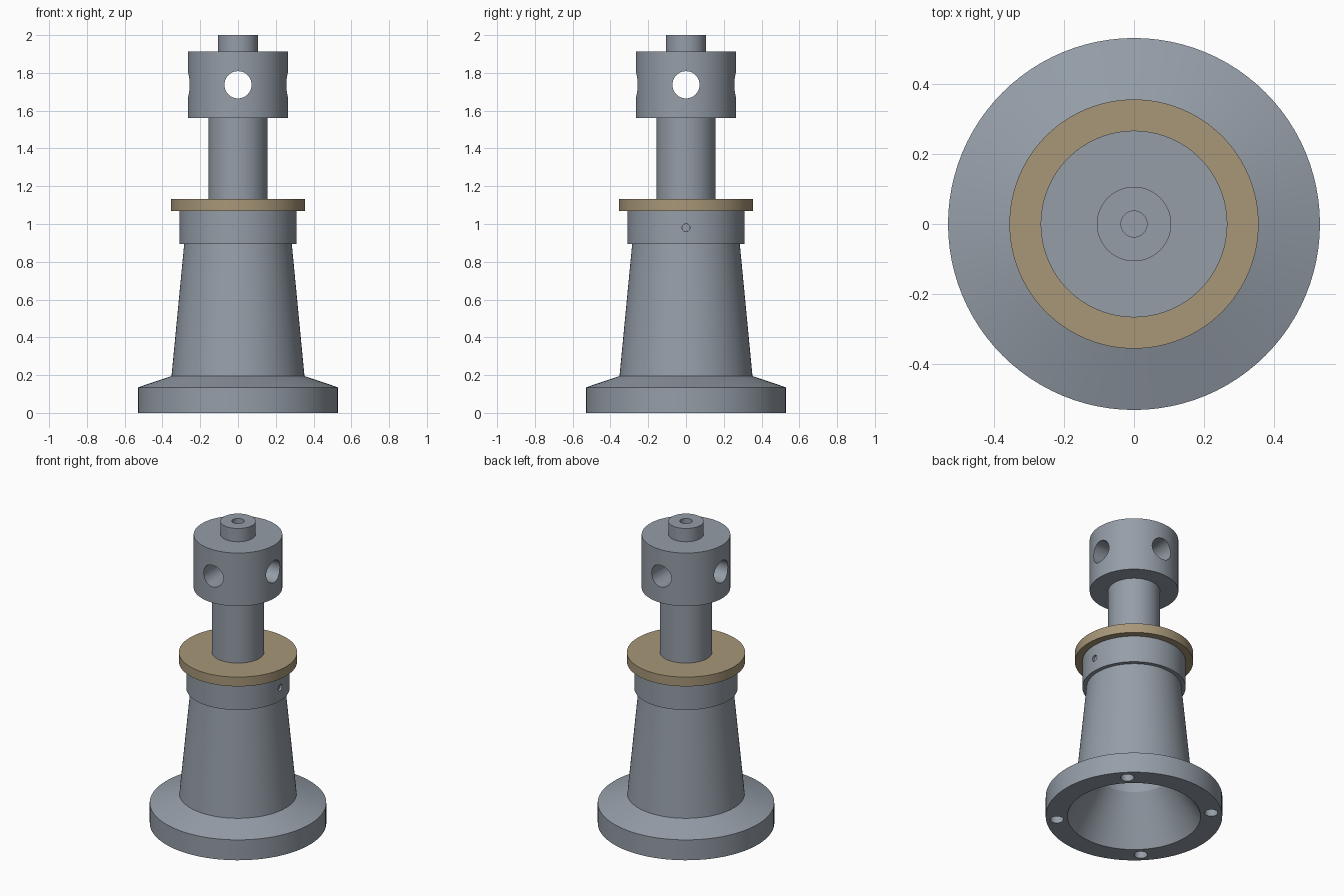
import bpy, bmesh, math
from mathutils import Matrix, Vector

if "Cube" in bpy.data.objects:
    bpy.data.objects.remove(bpy.data.objects["Cube"])

SEG = 96


def material(name, rgb):
    m = bpy.data.materials.new(name)
    m.diffuse_color = (*rgb, 1)
    m.use_nodes = True
    m.node_tree.nodes["Principled BSDF"].inputs["Base Color"].default_value = m.diffuse_color
    return m


steel = material("steel_grey", (0.30, 0.34, 0.39))
brass = material("dull_brass", (0.39, 0.31, 0.19))


def finish(bm, name, mat):
    bmesh.ops.recalc_face_normals(bm, faces=bm.faces)
    me = bpy.data.meshes.new(name)
    bm.to_mesh(me)
    bm.free()
    ob = bpy.data.objects.new(name, me)
    bpy.context.collection.objects.link(ob)
    me.materials.append(mat)
    return ob


def lathe(name, profile, mat):
    """Revolve a closed (radius, z) loop; radius 0 gives a pole."""
    bm = bmesh.new()
    rings = []
    for r, z in profile:
        if r == 0:
            rings.append([bm.verts.new((0, 0, z))] * SEG)
        else:
            rings.append([bm.verts.new((r * math.cos(a), r * math.sin(a), z))
                          for a in (2 * math.pi * i / SEG for i in range(SEG))])
    for a, b in zip(rings, rings[1:] + rings[:1]):
        if a[0] is a[1] and b[0] is b[1]:
            continue
        for i in range(SEG):
            j = (i + 1) % SEG
            loop = list(dict.fromkeys((a[i], a[j], b[j], b[i])))
            bm.faces.new(loop)
    return finish(bm, name, mat)


def rod(name, start, end, r, mat=steel, seg=48):
    """Solid cylinder between two points."""
    s, e = Vector(start), Vector(end)
    rot = (e - s).to_track_quat('Z', 'Y').to_matrix().to_4x4()
    bm = bmesh.new()
    bmesh.ops.create_cone(bm, cap_ends=True, segments=seg, radius1=r, radius2=r,
                          depth=(e - s).length,
                          matrix=Matrix.Translation((s + e) / 2) @ rot)
    return finish(bm, name, mat)


def cut(ob, cutter):
    """Subtract a cutter and remove it."""
    mod = ob.modifiers.new("cut", 'BOOLEAN')
    mod.operation, mod.solver, mod.object = 'DIFFERENCE', 'EXACT', cutter
    cutter.hide_render = True
    bpy.context.view_layer.objects.active = ob
    bpy.ops.object.modifier_apply(modifier=mod.name)
    bpy.data.objects.remove(cutter)


# Hollow tapered body with foot flange and collar
body = lathe("body", [(0.40, 0), (0.53, 0), (0.53, 0.135), (0.352, 0.195),
                      (0.285, 0.893), (0.31, 0.893), (0.31, 1.07),
                      (0.22, 1.07), (0.22, 0.295)], steel)
# Blind fixing holes under the foot
for k in range(4):
    a = math.radians(45 + 90 * k)
    x, y = 0.465 * math.cos(a), 0.465 * math.sin(a)
    cut(body, rod("foot_hole_cutter", (x, y, -0.05), (x, y, 0.10), 0.04))
# Set screw hole in the collar
cut(body, rod("set_screw_hole_cutter", (0.20, 0, 0.98), (0.35, 0, 0.98), 0.021))
set_screw = rod("set_screw", (0.215, 0, 0.98), (0.295, 0, 0.98), 0.0205)

# Flanged nut
nut = lathe("nut", [(0.157, 0.62), (0.219, 0.62), (0.219, 1.07), (0.355, 1.07),
                    (0.355, 1.132), (0.157, 1.132)], brass)

# Lifting screw with head, pin and centre hole
screw = lathe("lifting_screw", [(0, 0.45), (0.156, 0.45), (0.156, 1.56), (0.266, 1.56),
                                (0.266, 1.912), (0.106, 1.912), (0.106, 2.0),
                                (0.037, 2.0), (0.037, 1.92), (0, 1.92)], steel)
# Crossed tommy bar holes through the head
cut(screw, rod("bar_hole_x_cutter", (-0.4, 0, 1.737), (0.4, 0, 1.737), 0.072))
cut(screw, rod("bar_hole_y_cutter", (0, -0.4, 1.737), (0, 0.4, 1.737), 0.072))

# Smooth shading with crisp edges
for ob in (body, set_screw, nut, screw):
    bpy.ops.object.select_all(action='DESELECT')
    ob.select_set(True)
    bpy.context.view_layer.objects.active = ob
    bpy.ops.object.shade_smooth_by_angle(angle=math.radians(8 if ob is body else 30))
